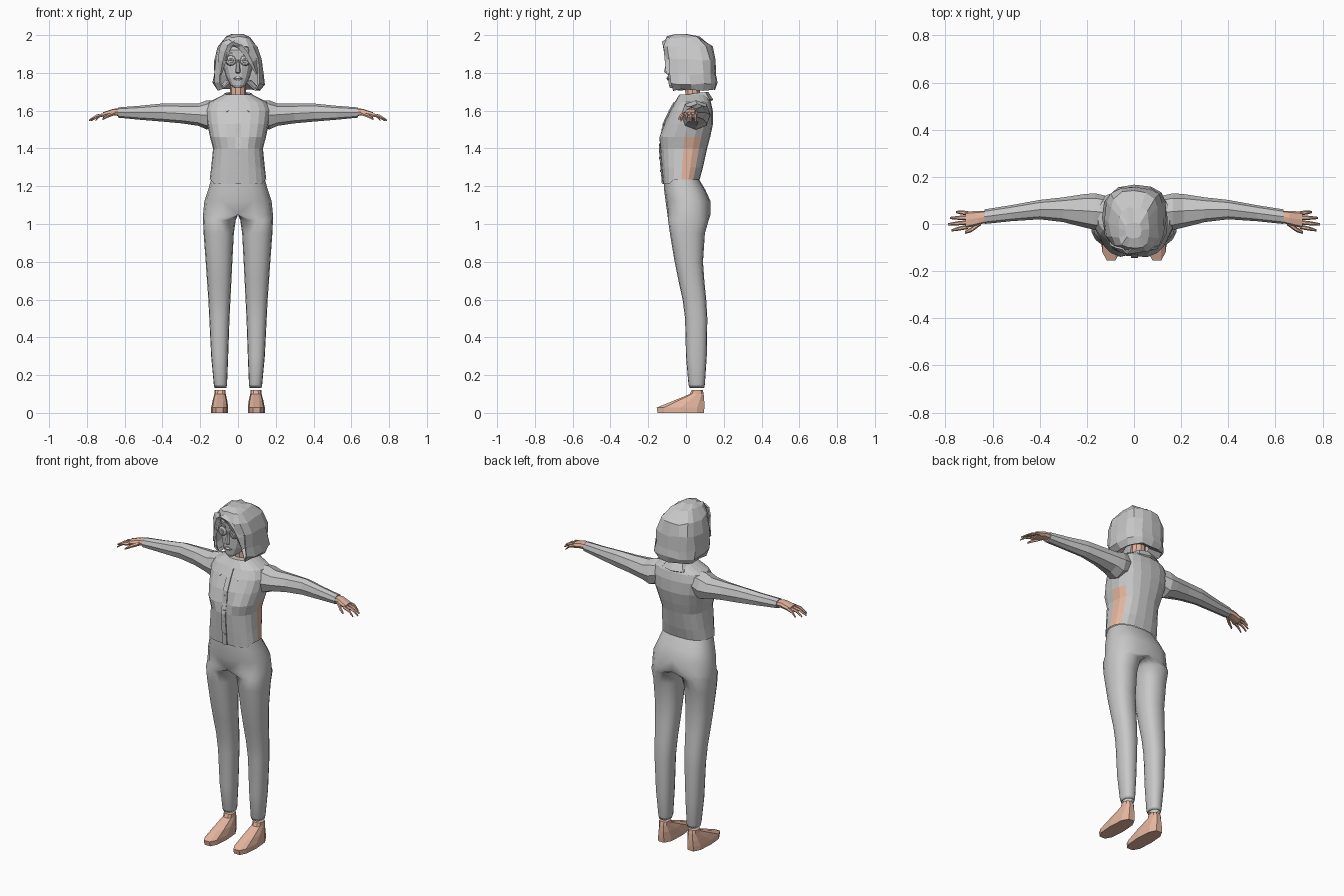
import bpy, bmesh, math, random
from mathutils import Vector

random.seed(4)
cube = bpy.data.objects.get("Cube")
if cube:
    bpy.data.objects.remove(cube)


def material(name, rgb):
    m = bpy.data.materials.new(name)
    m.use_nodes = True
    m.diffuse_color = (*rgb, 1)
    m.node_tree.nodes["Principled BSDF"].inputs["Base Color"].default_value = (*rgb, 1)
    return m


GREY = material("cloth grey", (0.58, 0.58, 0.58))
SKIN = material("skin", (0.78, 0.47, 0.35))


def oval(n, u0, u1, v0, v1, p=1.0):
    """Rounded outline filling a box; p below 1 makes it squarer."""
    pts = []
    for i in range(n):
        t = 2 * math.pi * i / n
        c, s = math.cos(t), math.sin(t)
        c = math.copysign(abs(c) ** p, c) if abs(c) > 1e-6 else 0
        s = math.copysign(abs(s) ** p, s) if abs(s) > 1e-6 else 0
        pts.append(((u0 + u1) / 2 + (u1 - u0) / 2 * c, (v0 + v1) / 2 + (v1 - v0) / 2 * s))
    return pts


def stack_z(rows, n, p=1.0):
    return [[Vector((u, v, z)) for u, v in oval(n, a, b, c, d, p)] for z, a, b, c, d in rows]


def stack_x(rows, n, p=1.0):
    return [[Vector((x, u, v)) for u, v in oval(n, a, b, c, d, p)] for x, a, b, c, d in rows]


def loft(name, rings, mat, caps=(True, True), closed=True, skip=None, smooth=False,
         mirror=False, thick=0, extra=None, paint=None):
    bm = bmesh.new()
    vs = [[bm.verts.new(p) for p in r] for r in rings]
    n = len(rings[0])
    for i in range(len(rings) - 1):
        for j in range(n if closed else n - 1):
            if skip and skip(i, j):
                continue
            k = (j + 1) % n
            f = bm.faces.new((vs[i][j], vs[i][k], vs[i + 1][k], vs[i + 1][j]))
            if paint and paint(i, j):
                f.material_index = 1
    for use, r in zip(caps, (vs[0], vs[-1])):
        if use:
            bm.faces.new(r)
    # drop hidden walls on the mirror plane
    if mirror:
        hidden = [f for f in bm.faces if all(abs(v.co.x) < 1e-4 for v in f.verts)]
        bmesh.ops.delete(bm, geom=hidden, context="FACES")
    loose = [v for v in bm.verts if not v.link_faces]
    bmesh.ops.delete(bm, geom=loose, context="VERTS")
    bmesh.ops.recalc_face_normals(bm, faces=bm.faces)
    me = bpy.data.meshes.new(name)
    bm.to_mesh(me)
    bm.free()
    me.materials.append(mat)
    if extra:
        me.materials.append(extra)
    if smooth:
        me.shade_smooth()
    ob = bpy.data.objects.new(name, me)
    bpy.context.collection.objects.link(ob)
    if mirror:
        ob.modifiers.new("mirror", "MIRROR")
    if thick:
        s = ob.modifiers.new("thickness", "SOLIDIFY")
        s.thickness, s.offset = thick, 0
    return ob


# Trousers: one leg grows into half of the pelvis, then mirrored
legs = stack_z([(.15, .068, .118, .025, .09), (.132, .062, .124, .02, .096),
                (.15, .058, .128, .013, .1), (.3, .052, .142, .0, .11),
                (.5, .045, .152, -.005, .113), (.6, .04, .157, -.018, .107),
                (.7, .035, .164, -.04, .097), (.8, .03, .171, -.06, .09),
                (.95, .022, .182, -.085, .1), (1.02, .012, .185, -.095, .12)], 16, .85)
pelvis = stack_z([(1.05, -.185, .185, -.098, .13), (1.12, -.178, .178, -.108, .13),
                  (1.18, -.158, .158, -.116, .103), (1.235, -.143, .143, -.115, .07)], 16, .8)
for ring in pelvis:
    for v in ring:
        v.x = max(0, v.x)
loft("trousers", legs + pelvis, GREY, caps=(False, False), smooth=True, mirror=True)

# Bare feet
loft("foot", stack_z([(0, .052, .142, -.155, .1), (.028, .052, .142, -.16, .102),
                      (.062, .056, .135, -.075, .1), (.1, .065, .125, .02, .095),
                      (.12, .066, .124, .028, .09)], 10, .75), SKIN, mirror=True)

# Shirt body, with a bare strip on the left flank
torso = stack_z([(1.235, -.15, .15, -.122, .072), (1.3, -.142, .142, -.13, .09),
                 (1.4, -.132, .132, -.138, .112), (1.46, -.148, .148, -.145, .128),
                 (1.53, -.163, .163, -.118, .143), (1.6, -.172, .172, -.085, .142),
                 (1.645, -.155, .155, -.06, .132), (1.685, -.075, .075, -.035, .115)], 20, .8)
for ring in torso:
    for v in ring:
        if v.z < 1.24 and v.y < -.08:
            v.z -= .022
        if 1.42 < v.z < 1.5 and v.y < 0 and abs(v.x) < .03:
            v.y += .02
loft("shirt_body", torso, GREY, caps=(False, True), extra=SKIN,
     paint=lambda i, j: i < 3 and j in (0, 1))

# Button placket follows the front of the shirt
front = [r[15] for r in torso[:7]]
strip = [[p + Vector((x, -.003, 0)) for x in (-.012, .016)] for p in front]
loft("button_placket", strip, GREY, caps=(False, False), closed=False, thick=.006)
for z in (1.28, 1.35, 1.42, 1.5):
    lo = max(p for p in range(6) if front[p].z <= z)
    a, b = front[lo], front[lo + 1]
    y = a.y + (b.y - a.y) * (z - a.z) / (b.z - a.z)
    button = [[Vector((.002 + u, y - d, z + v)) for u, v in oval(8, -.006, .006, -.006, .006)]
              for d in (0, .009)]
    loft("button", button, GREY)

# Folded collar with pointed front corners
inner = [(0, .115, 1.695), (.045, .1, 1.695), (.066, .05, 1.69), (.055, 0, 1.68), (.012, -.045, 1.635)]
outer = [(0, .14, 1.655), (.065, .122, 1.655), (.098, .05, 1.655), (.095, -.035, 1.635), (.058, -.085, 1.59)]
loft("collar", [[Vector(p) for p in row] for row in (inner, outer)], GREY,
     caps=(False, False), closed=False, mirror=True, thick=.01)

# Sleeves
loft("sleeve", stack_x([(.12, -.02, .12, 1.52, 1.655), (.165, -.025, .13, 1.5, 1.655),
                        (.21, -.015, .127, 1.52, 1.637), (.3, .008, .113, 1.533, 1.637),
                        (.4, .02, .102, 1.542, 1.638), (.52, .012, .08, 1.552, 1.626),
                        (.635, .0, .062, 1.563, 1.617)], 8, .9), GREY, mirror=True)

# Hands
loft("palm", stack_x([(.62, .008, .056, 1.572, 1.611), (.66, -.004, .056, 1.574, 1.61),
                      (.715, -.018, .052, 1.562, 1.592)], 8, .7), SKIN, mirror=True)


def digit(name, path, r):
    rows = [(x, y - r * k, y + r * k, z - r * k, z + r * k)
            for (x, y, z), k in zip(path, (1, .9, .5))]
    loft(name, stack_x(rows, 6), SKIN, mirror=True)


for y, reach in ((.046, .755), (.027, .78), (.007, .79), (-.012, .775)):
    mid = (.71 + reach) / 2
    tip_y = (y - .017) * 1.35 + .012
    digit("finger", [(.705, y, 1.579), (mid, (y + tip_y) / 2, 1.572), (reach, tip_y, 1.548)], .0095)
digit("thumb", [(.65, .006, 1.588), (.69, -.024, 1.572), (.717, -.036, 1.555)], .012)

# Neck and head
loft("neck", stack_z([(1.63, -.05, .05, -.035, .085), (1.67, -.042, .042, -.005, .075),
                      (1.76, -.04, .04, -.008, .075)], 10), SKIN)
loft("head", stack_z([(1.72, -.018, .018, -.085, -.04), (1.735, -.04, .04, -.092, .02),
                      (1.775, -.062, .062, -.096, .06), (1.83, -.079, .079, -.097, .09),
                      (1.875, -.084, .084, -.095, .105), (1.92, -.084, .084, -.1, .105),
                      (1.96, -.06, .06, -.07, .075)], 14, .85), GREY)
loft("nose", stack_z([(1.797, -.01, .01, -.1, -.08), (1.805, -.014, .014, -.12, -.08),
                      (1.87, -.006, .006, -.102, -.08)], 6), GREY)
loft("lips", stack_z([(1.76, -.01, .01, -.098, -.08), (1.77, -.024, .024, -.104, -.08),
                      (1.78, -.012, .012, -.1, -.08)], 8), GREY)


def disc_stack(name, rows, n=14):
    rings = [[Vector((.037 + u, y, 1.865 + v)) for u, v in oval(n, -r, r, -r, r)] for r, y in rows]
    loft(name, rings, GREY, mirror=True)


# Wide round eyes with a raised rim, iris and pupil
disc_stack("eye", [(.029, -.075), (.027, -.096), (.023, -.1), (.022, -.096),
                   (.013, -.099), (.012, -.102), (.005, -.102), (.004, -.098)])
brow = [[Vector((x, -.098, z + d)) for d in (-.004, .005)]
        for x, z in ((.014, 1.897), (.04, 1.906), (.066, 1.896))]
loft("eyebrow", brow, GREY, caps=(False, False), closed=False, mirror=True, thick=.008)

# Bobbed hair: faceted shell open over the face, ends turned under
hair = stack_z([(2.0, -.035, .03, -.06, .005), (1.985, -.065, .065, -.1, .07),
                (1.94, -.1, .1, -.12, .135), (1.87, -.118, .125, -.116, .156),
                (1.79, -.124, .132, -.11, .152), (1.745, -.126, .138, -.105, .158),
                (1.715, -.108, .118, -.092, .15), (1.755, -.06, .06, -.05, .085)], 16, .72)
for i, ring in enumerate(hair[1:], 1):
    for v in ring:
        v += Vector([random.uniform(-.006, .006) for _ in range(3)])
loft("hair", hair, GREY, caps=(True, False), thick=.01,
     skip=lambda i, j: (j in (11, 12) and i >= 2) or (j in (10, 13) and i >= 3))

# Swept fringe locks either side of an off-centre parting
for side, end in ((-1, -.092), (1, .1)):
    lock = []
    for k in range(5):
        t = k / 4
        x = -.03 + (end + .03) * t ** .7
        z = 1.965 - .17 * t ** 1.6
        w = .03 * math.sin(math.pi * (.2 + .75 * t))
        lock.append([Vector((x - side * w * .5, -.112 + .02 * t, z - w * .6)),
                     Vector((x, -.124 + .022 * t, z)),
                     Vector((x + side * w, -.105 + .035 * t, z + w * .6))])
    loft("fringe_lock", lock, GREY, caps=(False, False), closed=False, thick=.008)
